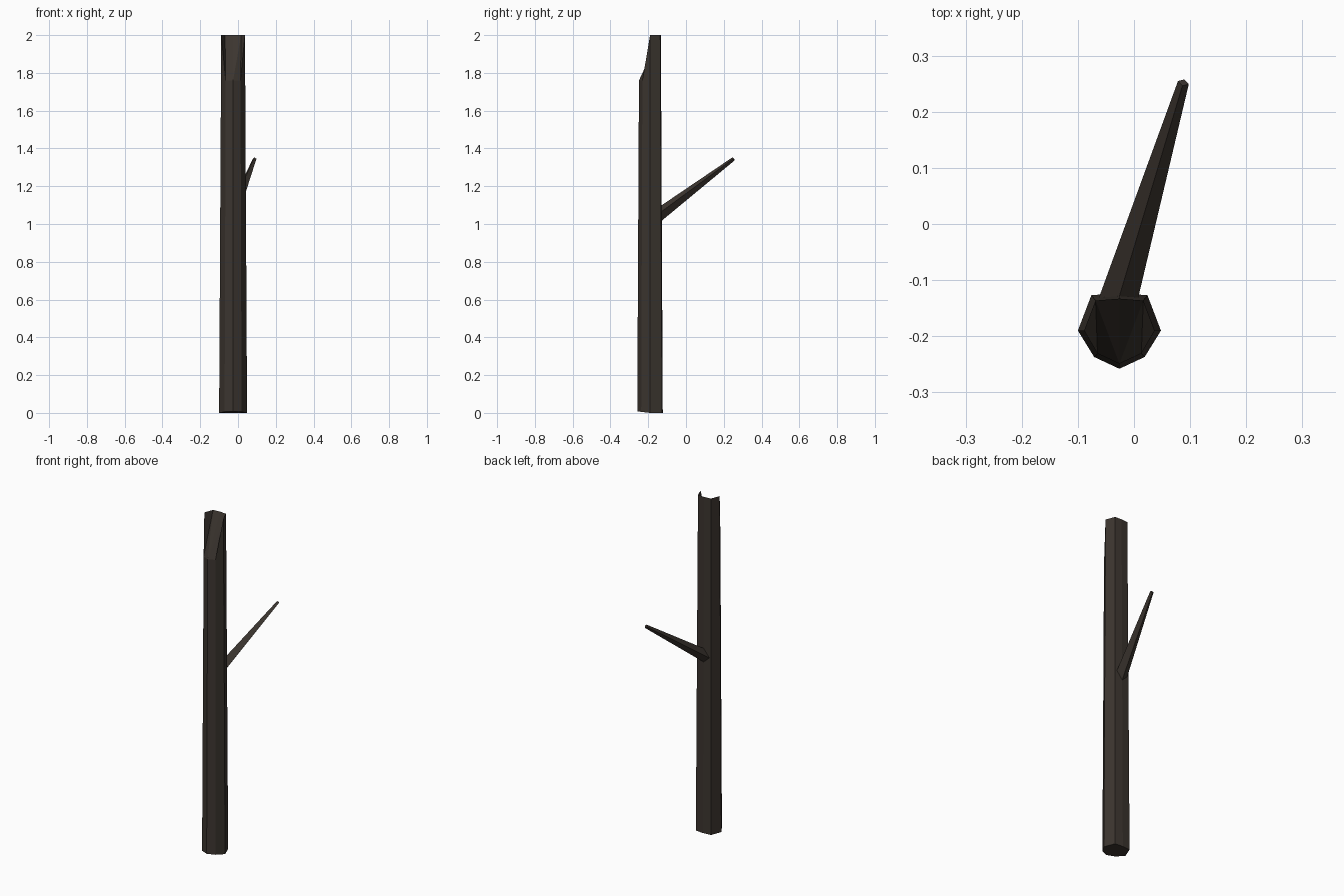
import bpy, bmesh
from mathutils import Vector, Matrix

if "Cube" in bpy.data.objects:
    bpy.data.objects.remove(bpy.data.objects["Cube"])

bark = bpy.data.materials.new("dark_bark")
bark.diffuse_color = (0.045, 0.036, 0.029, 1)
bark.use_nodes = True
bark.node_tree.nodes["Principled BSDF"].inputs["Base Color"].default_value = bark.diffuse_color


def make_object(name, bm):
    bmesh.ops.recalc_face_normals(bm, faces=bm.faces)
    me = bpy.data.meshes.new(name)
    bm.to_mesh(me)
    bm.free()
    me.materials.append(bark)
    ob = bpy.data.objects.new(name, me)
    bpy.context.collection.objects.link(ob)
    return ob


# Trunk: slightly tapered eight-sided post, snapped off lower at the front
CX, CY = -0.026, -0.19
# offset x, offset y, bottom z, top z; counter-clockwise from front middle
section = [
    (0.000, -0.068, 0.008, 1.76), (0.045, -0.047, 0.006, 1.76),
    (0.074, 0.000, 0.0, 2.0), (0.050, 0.063, 0.0, 2.0),
    (0.000, 0.067, 0.0, 2.0), (-0.050, 0.063, 0.0, 2.0),
    (-0.074, 0.000, 0.0, 2.0), (-0.045, -0.047, 0.006, 1.76),
]
bm = bmesh.new()
low, top = [], []
for x, y, z0, z1 in section:
    s = 1 - 0.075 * z1
    low.append(bm.verts.new((CX + x, CY + y, z0)))
    top.append(bm.verts.new((CX + x * s, CY + y * s, z1)))
for i in range(8):
    j = (i + 1) % 8
    bm.faces.new((low[i], low[j], top[j], top[i]))
bm.faces.new(low[::-1])
# Hollow sloping break, mirrored about the front-to-back line
for a, b, c in [(1, 2, 3), (0, 1, 3), (0, 3, 4)]:
    bm.faces.new((top[a], top[b], top[c]))
    bm.faces.new((top[-a % 8], top[-c % 8], top[-b % 8]))
make_object("trunk", bm)

# Branch: four-sided tapering spike with ridges on top, bottom and sides
start, tip = Vector((-0.034, -0.155, 1.04)), Vector((0.088, 0.252, 1.345))
axis = tip - start
side = axis.cross(Vector((0, 0, 1))).normalized()
up = side.cross(axis).normalized()
frame = Matrix((side, up, axis.normalized())).transposed().to_4x4()
bm = bmesh.new()
bmesh.ops.create_cone(bm, cap_ends=True, segments=4, radius1=0.035, radius2=0.010,
                      depth=axis.length,
                      matrix=Matrix.Translation((start + tip) / 2) @ frame)
make_object("branch", bm)
